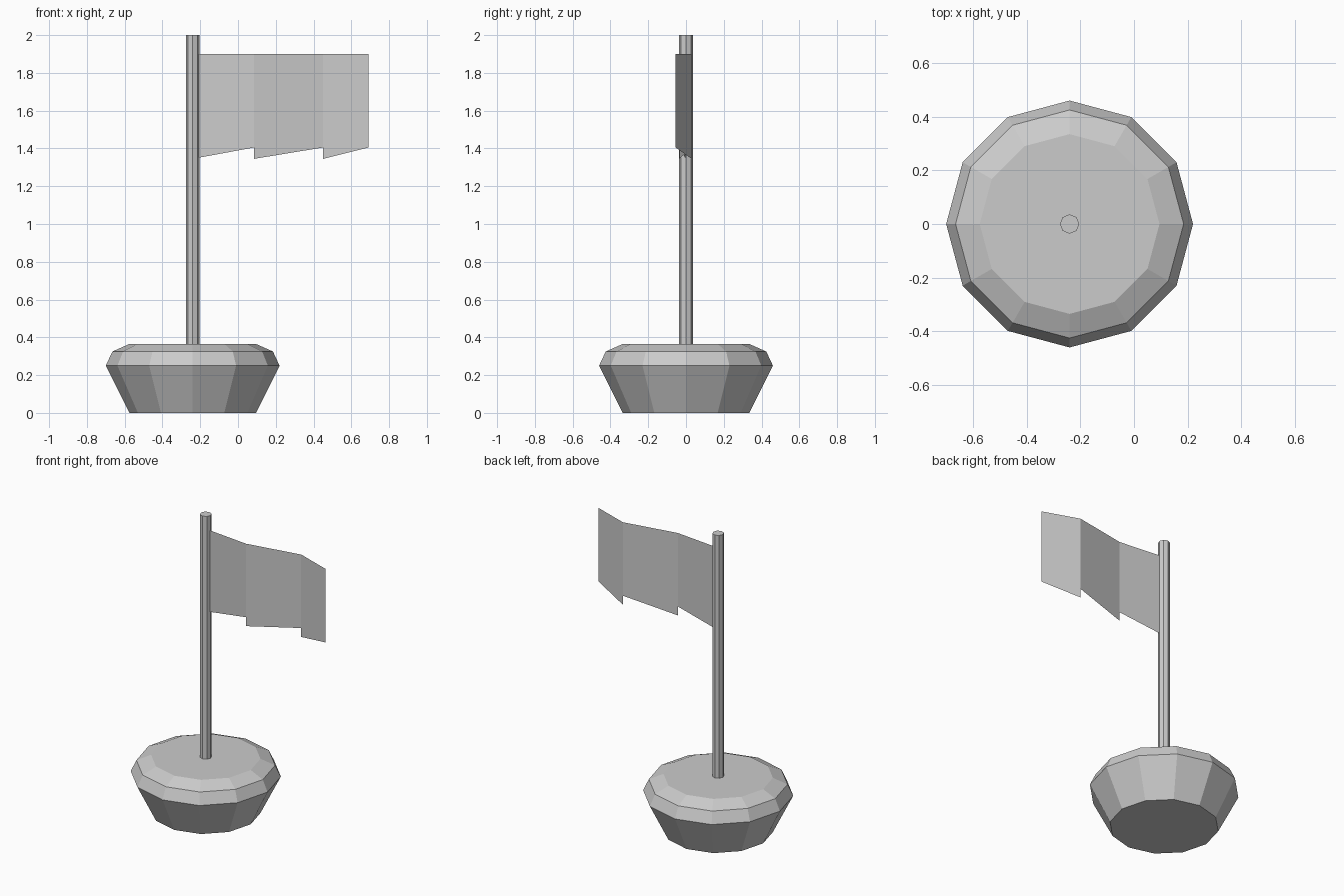
import bpy, bmesh, math

if "Cube" in bpy.data.objects:
    bpy.data.objects.remove(bpy.data.objects["Cube"])

CX = -0.24  # shared axis of base and pole

grey = bpy.data.materials.new("plain grey")
grey.diffuse_color = (0.6, 0.6, 0.6, 1)
grey.use_nodes = True
grey.node_tree.nodes["Principled BSDF"].inputs["Base Color"].default_value = grey.diffuse_color


def add_object(name, bm):
    mesh = bpy.data.meshes.new(name)
    bm.to_mesh(mesh)
    bm.free()
    mesh.materials.append(grey)
    obj = bpy.data.objects.new(name, mesh)
    bpy.context.collection.objects.link(obj)
    return obj


def lathe(name, profile, sides):
    """Flat-sided solid from (radius, height) rings, capped at both ends."""
    bm = bmesh.new()
    rings = []
    for r, z in profile:
        rings.append([bm.verts.new((CX + r * math.cos(2 * math.pi * i / sides),
                                    r * math.sin(2 * math.pi * i / sides), z))
                      for i in range(sides)])
    for low, high in zip(rings, rings[1:]):
        for i in range(sides):
            j = (i + 1) % sides
            bm.faces.new((low[i], low[j], high[j], high[i]))
    bm.faces.new(rings[0][::-1])
    bm.faces.new(rings[-1])
    return add_object(name, bm)


# Twelve-sided weighted base with a chamfered rim
lathe("base", [(0.335, 0), (0.46, 0.25), (0.425, 0.325), (0.335, 0.365)], 12)

# Eight-sided pole
lathe("pole", [(0.036, 0.365), (0.036, 2.0)], 8)

# Folded cloth flag: three panels, each with a slanted lower edge
folds = [(CX, 0.0), (0.085, -0.035), (0.45, 0.03), (0.692, -0.055)]
bm = bmesh.new()
for (x0, y0), (x1, y1) in zip(folds, folds[1:]):
    bm.faces.new([bm.verts.new(p) for p in (
        (x0, y0, 1.345), (x1, y1, 1.405), (x1, y1, 1.9), (x0, y0, 1.9))])
add_object("flag", bm)
